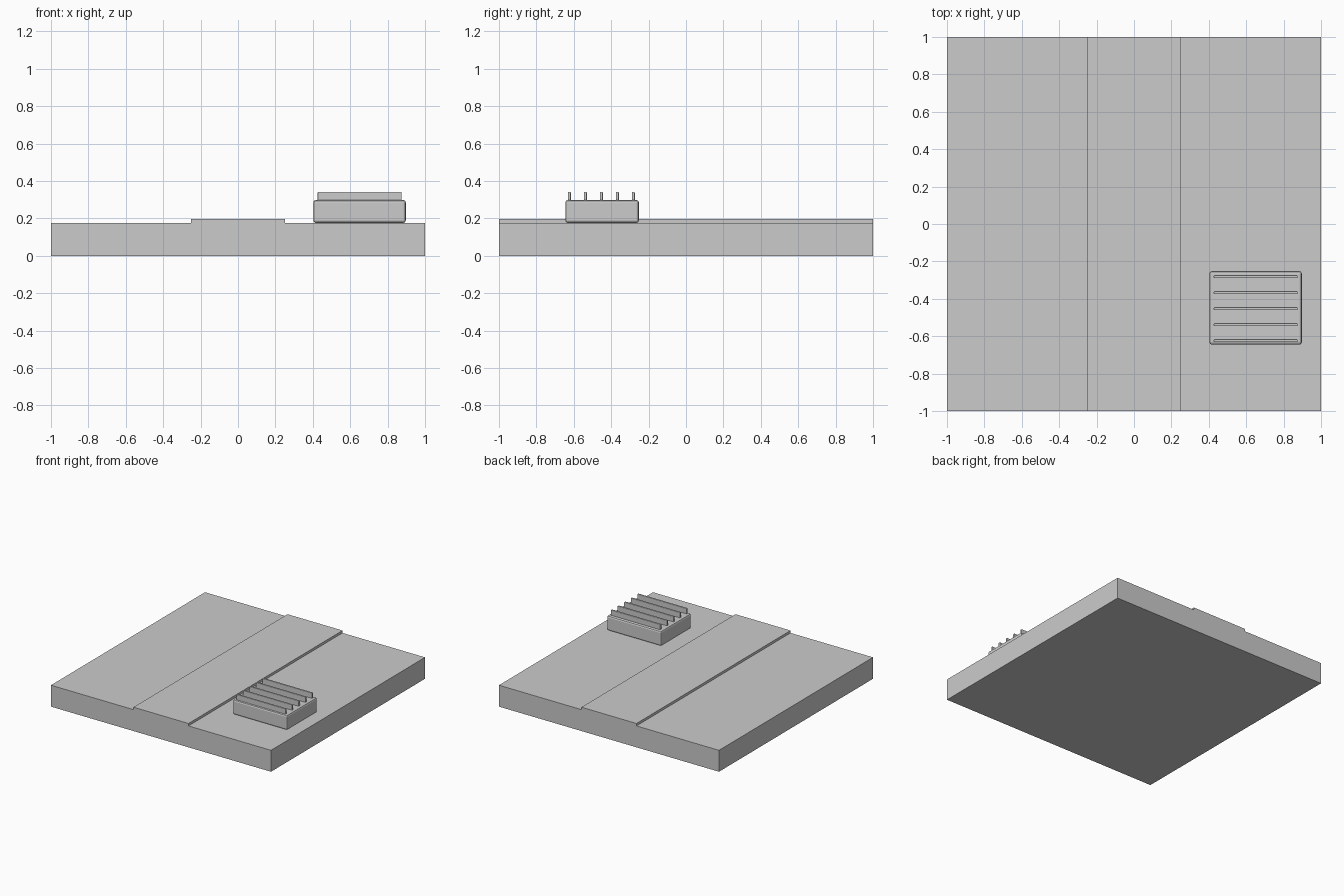
import bpy
import bmesh

if "Cube" in bpy.data.objects:
    bpy.data.objects.remove(bpy.data.objects["Cube"])

GROUND_Z, STRIP_Z = 0.176, 0.196


def add_object(name, bm):
    bmesh.ops.recalc_face_normals(bm, faces=bm.faces)
    mesh = bpy.data.meshes.new(name)
    bm.to_mesh(mesh)
    bm.free()
    obj = bpy.data.objects.new(name, mesh)
    bpy.context.collection.objects.link(obj)
    return obj


def bevelled_box(name, lo, hi, width, segments):
    bm = bmesh.new()
    bmesh.ops.create_cube(bm, size=1)
    for v in bm.verts:
        v.co = [(a + b) / 2 + c * (b - a) for a, b, c in zip(lo, hi, v.co)]
    obj = add_object(name, bm)
    bevel = obj.modifiers.new("edge_bevel", 'BEVEL')
    bevel.width = width
    bevel.segments = segments
    return obj


# Slab with raised central strip, extruded from its front profile
half = [(1, 0), (1, GROUND_Z), (0.25, GROUND_Z), (0.25, STRIP_Z)]
profile = half + [(-x, z) for x, z in reversed(half)]
bm = bmesh.new()
face = bm.faces.new([bm.verts.new((x, -1, z)) for x, z in profile])
ext = bmesh.ops.extrude_face_region(bm, geom=[face])
new_verts = [g for g in ext["geom"] if isinstance(g, bmesh.types.BMVert)]
bmesh.ops.translate(bm, verts=new_verts, vec=(0, 2, 0))
add_object("base_slab", bm)

# Vent housing resting on the slab
bevelled_box("vent_housing", (0.403, -0.645, GROUND_Z), (0.897, -0.252, 0.298), 0.013, 2)

# Row of thin cooling fins on the housing
for i in range(5):
    y = -0.624 + i * 0.0855
    bevelled_box(f"vent_fin_{i + 1}", (0.426, y - 0.008, 0.25),
                 (0.875, y + 0.008, 0.341), 0.004, 2)
